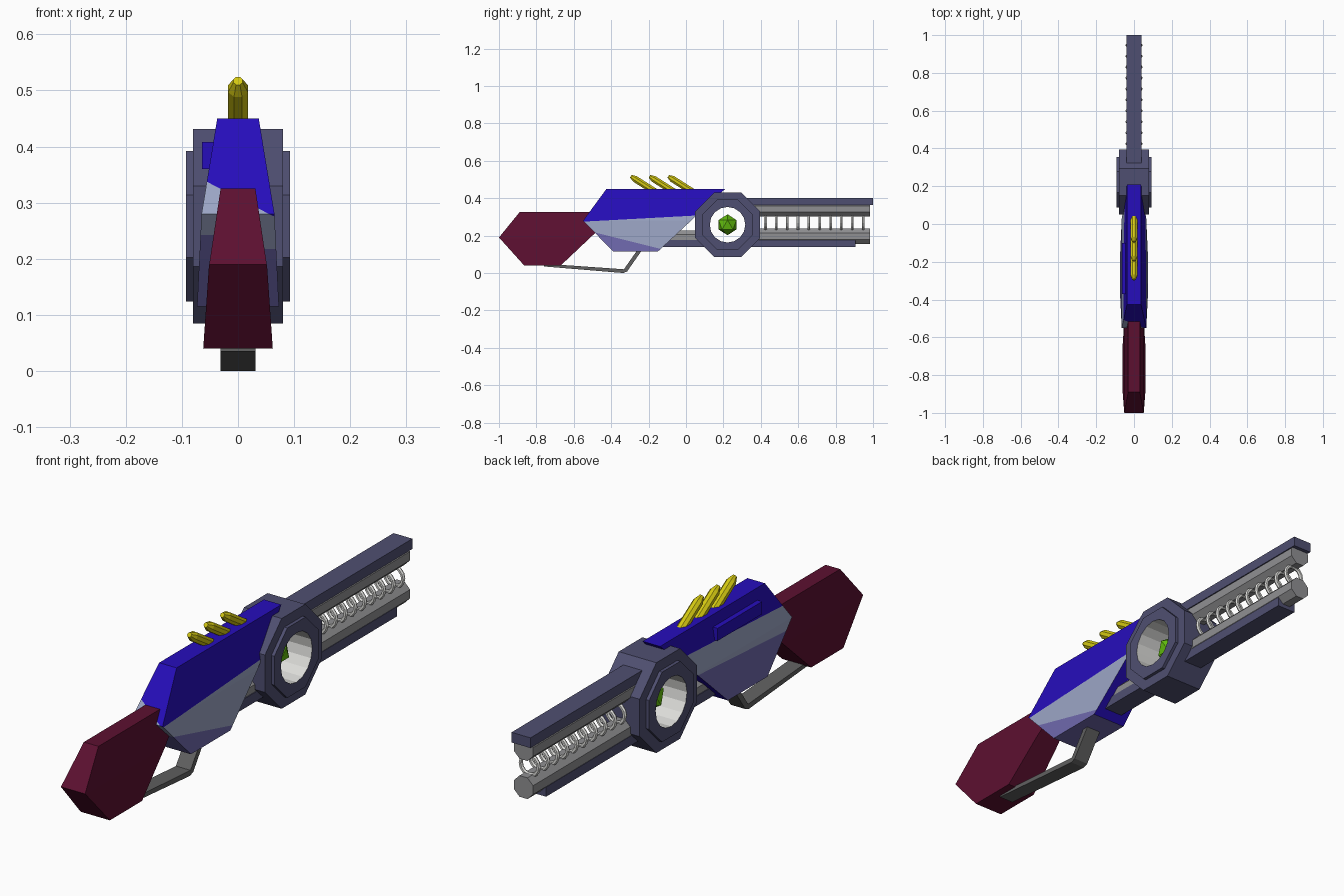
import bpy, bmesh, math
from mathutils import Vector, Matrix

if "Cube" in bpy.data.objects:
    bpy.data.objects.remove(bpy.data.objects["Cube"])


def mat(name, r, g, b):
    m = bpy.data.materials.new(name)
    m.diffuse_color = (r, g, b, 1)
    m.use_nodes = True
    m.node_tree.nodes["Principled BSDF"].inputs["Base Color"].default_value = m.diffuse_color
    return m


SLATE = mat("slate", .078, .078, .165)
BLUE = mat("deep_blue", .019, .004, .50)
STEEL = mat("pale_steel", .33, .38, .56)
PURPLE = mat("soft_purple", .16, .14, .42)
MAROON = mat("maroon", .108, .005, .03)
DARK = mat("dark_grey", .12, .12, .12)
GREY = mat("barrel_grey", .28, .28, .29)
LIGHT = mat("light_grey", .72, .72, .70)
YELLOW = mat("yellow", .66, .58, .006)
GREEN = mat("green", .12, .50, .004)


def finish(bm, name, *mats):
    bmesh.ops.recalc_face_normals(bm, faces=bm.faces)
    me = bpy.data.meshes.new(name)
    bm.to_mesh(me)
    bm.free()
    ob = bpy.data.objects.new(name, me)
    for m in mats:
        me.materials.append(m)
    bpy.context.collection.objects.link(ob)
    return ob


def cut(bm, co, no, faces=None):
    faces = list(bm.faces) if faces is None else faces
    geom = set(faces)
    for f in faces:
        geom.update(f.edges)
        geom.update(f.verts)
    bmesh.ops.bisect_plane(bm, geom=list(geom), dist=1e-5, plane_co=co, plane_no=no)


def prism(profile, half=1.0):
    """Side outline (y, z) extruded symmetrically along x."""
    bm = bmesh.new()
    a = [bm.verts.new((-half, y, z)) for y, z in profile]
    b = [bm.verts.new((half, y, z)) for y, z in profile]
    bm.faces.new(a)
    bm.faces.new(b[::-1])
    for i in range(len(a)):
        j = (i + 1) % len(a)
        bm.faces.new((a[i], a[j], b[j], b[i]))
    return bm


def tapered(profile, low, mid, top):
    """Prism whose half width follows three (z, width) levels."""
    bm = prism(profile)
    cut(bm, (0, 0, mid[0]), (0, 0, 1))
    for v in bm.verts:
        (z0, w0), (z1, w1) = (low, mid) if v.co.z < mid[0] else (mid, top)
        v.co.x *= w0 + (w1 - w0) * (v.co.z - z0) / (z1 - z0)
    return bm


def box(name, x, y, z, m):
    bm = bmesh.new()
    bmesh.ops.create_cube(bm, size=1)
    for v in bm.verts:
        v.co = [r[0] + (c + .5) * (r[1] - r[0]) for c, r in zip(v.co, (x, y, z))]
    return finish(bm, name, m)


def barrel(name, y0, y1, z, r, m):
    bm = bmesh.new()
    rot = Matrix.Rotation(math.pi / 2, 4, 'X') @ Matrix.Rotation(math.pi / 8, 4, 'Z')
    bmesh.ops.create_cone(bm, cap_ends=True, segments=8, radius1=r, radius2=r, depth=y1 - y0,
                          matrix=Matrix.Translation((0, (y0 + y1) / 2, z)) @ rot)
    return finish(bm, name, m)


# Stock
finish(tapered([(-1, .19), (-.89, .325), (-.44, .325), (-.44, .257), (-.67, .04), (-.865, .04)],
               (.04, .062), (.185, .052), (.325, .031)), "stock", MAROON)

# Body, cut into blue / steel / purple zones
bm = tapered([(-.55, .28), (-.425, .45), (.21, .45), (-.15, .115), (-.39, .115)],
             (.115, .073), (.28, .065), (.45, .037))
cut(bm, (0, 0, 0), (1, 0, 0))
blue_co, blue_no = Vector((0, -.2, .325)), Vector((.5, -.05, 1))
right_co, right_no = Vector((0, -.5, .22)), Vector((0, .25, 1))
left_co, left_no = Vector((0, -.3, .255)), Vector((0, -.06, 1))
cut(bm, blue_co, blue_no)
cut(bm, right_co, right_no, [f for f in bm.faces if f.calc_center_median().x > 1e-4])
cut(bm, left_co, left_no, [f for f in bm.faces if f.calc_center_median().x < -1e-4])
bmesh.ops.recalc_face_normals(bm, faces=bm.faces)
for f in bm.faces:
    c = f.calc_center_median()
    co, no = (right_co, right_no) if c.x > 0 else (left_co, left_no)
    nose = f.normal.y > .5
    f.material_index = 0 if nose or (c - blue_co).dot(blue_no) > 0 else 1 if (c - co).dot(no) > 0 else 2
finish(bm, "body", BLUE, STEEL, PURPLE)
box("side_plate", (-.064, -.03), (-.37, -.1), (.36, .408), BLUE)

# Bent grip bar under the stock
finish(prism([(-.76, .05), (-.76, .035), (-.335, .0), (-.315, .008), (-.23, .13), (-.255, .13),
              (-.332, .02)], .031), "grip_bar", DARK)

# Yellow spikes leaning back
for i, y in enumerate((-.285, -.185, -.085)):
    tip, base = Vector((0, y - .01, .517)), Vector((0, y + .135, .425))
    d = tip - base
    q = d.to_track_quat('Z', 'X').to_matrix().to_4x4()
    bm = bmesh.new()
    rings = []
    for t, r in ((0, .019), (.85, .019), (1, .009)):
        rings.append([bm.verts.new(base + d * t + q.to_3x3() @ Vector(
            (r * math.cos(k * math.tau / 8 + math.pi / 8), r * math.sin(k * math.tau / 8 + math.pi / 8), 0)))
            for k in range(8)])
    bm.faces.new(rings[0])
    bm.faces.new(rings[2])
    for a, b in zip(rings, rings[1:]):
        for k in range(8):
            j = (k + 1) % 8
            bm.faces.new((a[k], a[j], b[j], b[k]))
    finish(bm, f"spike_{i + 1}", YELLOW)

# Octagonal ring with a raised rim and a round lined hole
bm = bmesh.new()
section = [(.093, .095, 0), (.093, .134, 1), (.08, .134, 1), (.08, .173, 1),
           (-.08, .173, 1), (-.08, .134, 1), (-.093, .134, 1), (-.093, .095, 0)]
loops = []
for k in range(16):
    a = k * math.tau / 16
    corner = 1 / math.cos(math.pi / 8) if k % 2 else 1
    loops.append([bm.verts.new((x, .222 + r * (corner if o else 1) * math.cos(a),
                                .258 + r * (corner if o else 1) * math.sin(a))) for x, r, o in section])
for k in range(16):
    a, b = loops[k], loops[(k + 1) % 16]
    for i in range(8):
        j = (i + 1) % 8
        bm.faces.new((a[i], a[j], b[j], b[i])).material_index = int(i == 7)
finish(bm, "ring_housing", SLATE, LIGHT)

# Green core
bm = bmesh.new()
bmesh.ops.create_icosphere(bm, subdivisions=1, radius=.056, matrix=Matrix.Translation((0, .222, .258)))
finish(bm, "core", GREEN)

# Rails and barrels
box("top_rail", (-.04, .04), (.31, 1), (.363, .402), SLATE)
box("bottom_rail", (-.04, .04), (.33, .905), (.14, .177), SLATE)
box("bottom_rail_rear", (-.04, .04), (-.15, .12), (.14, .177), SLATE)
barrel("upper_barrel", .33, .985, .342, .044, GREY)
barrel("lower_barrel", .33, .985, .196, .044, GREY)
barrel("lower_barrel_rear", -.15, .12, .19, .040, GREY)

# Row of coil rings between the barrels
for i in range(10):
    bm = bmesh.new()
    n, s = 14, 6
    g = [[bm.verts.new(((.038 + .008 * math.cos(v * math.tau / s)) * math.cos(u * math.tau / n),
                        .425 + i * .058 + .008 * math.sin(v * math.tau / s),
                        .268 + (.038 + .008 * math.cos(v * math.tau / s)) * math.sin(u * math.tau / n)))
          for v in range(s)] for u in range(n)]
    for u in range(n):
        for v in range(s):
            bm.faces.new((g[u][v], g[(u + 1) % n][v], g[(u + 1) % n][(v + 1) % s], g[u][(v + 1) % s]))
    finish(bm, f"coil_ring_{i + 1}", LIGHT)
